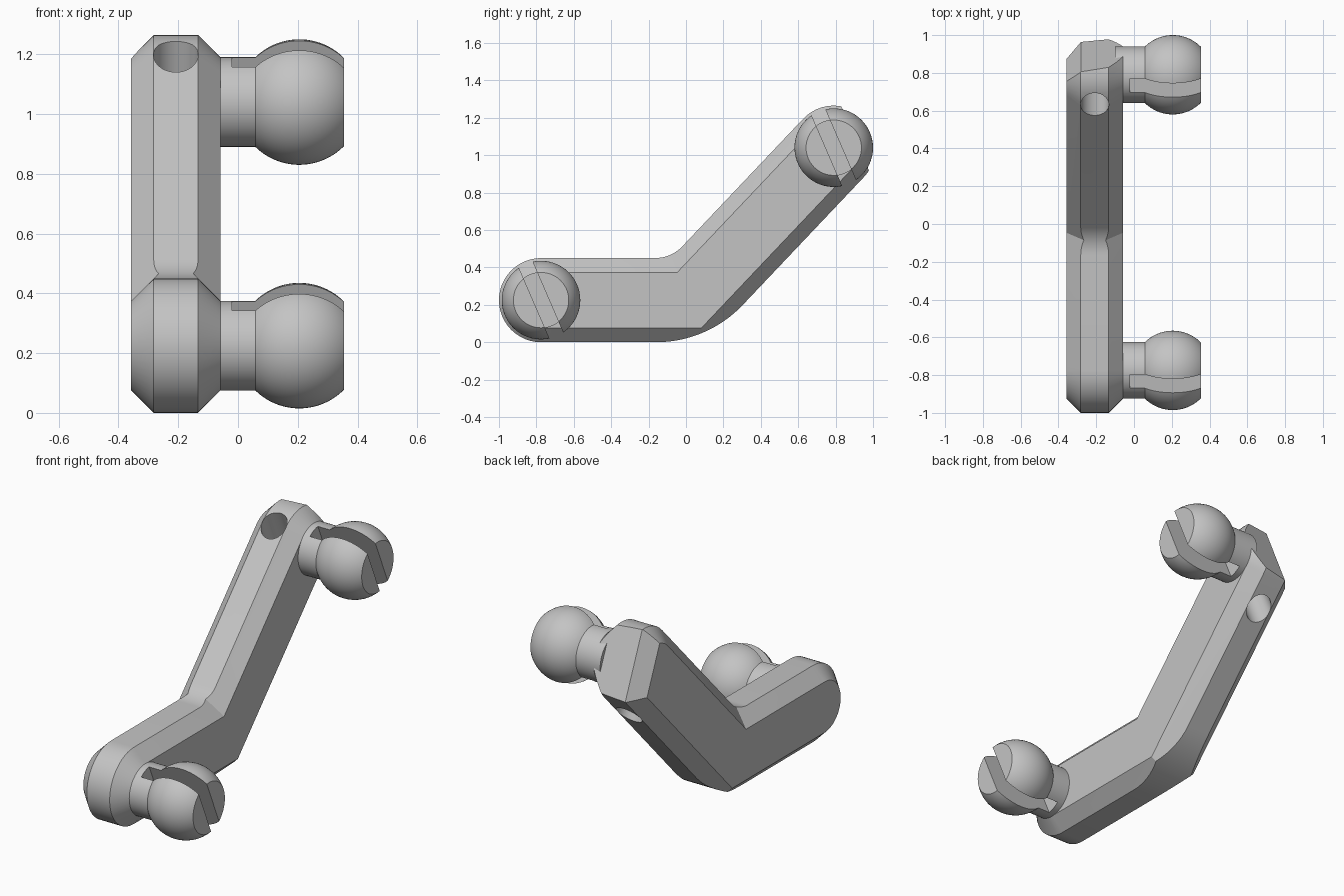
import bpy, bmesh, math
from mathutils import Vector, Matrix

if "Cube" in bpy.data.objects:
    bpy.data.objects.remove(bpy.data.objects["Cube"], do_unlink=True)

grey = bpy.data.materials.new("light_grey")
grey.use_nodes = True
grey.diffuse_color = (0.55, 0.55, 0.55, 1)
grey.node_tree.nodes["Principled BSDF"].inputs["Base Color"].default_value = grey.diffuse_color

LOW = Vector((-0.775, 0.225))     # lower pivot (y, z)
BEND = Vector((0.018, 0.225))
HIGH = Vector((0.79, 1.04))       # upper pivot
ANGLE = math.atan2(HIGH.y - BEND.y, HIGH.x - BEND.x)
ARM_X, PIN_X = -0.208, 0.205
OUTER, INNER = 0.225, 0.149       # half heights of the ridge and the side face
SLANT = math.radians(23.4)        # lean of slots, hole and cut end
Q = math.pi / 2


def make_object(name, bm):
    bmesh.ops.recalc_face_normals(bm, faces=bm.faces)
    mesh = bpy.data.meshes.new(name)
    bm.to_mesh(mesh)
    bm.free()
    obj = bpy.data.objects.new(name, mesh)
    bpy.context.collection.objects.link(obj)
    mesh.materials.append(grey)
    return obj


def activate(obj):
    bpy.ops.object.select_all(action='DESELECT')
    obj.select_set(True)
    bpy.context.view_layer.objects.active = obj


def cut(obj, cutter):
    cutter.hide_render = True
    mod = obj.modifiers.new("cut", 'BOOLEAN')
    mod.operation, mod.solver, mod.object = 'DIFFERENCE', 'EXACT', cutter
    activate(obj)
    bpy.ops.object.modifier_apply(modifier=mod.name)
    bpy.data.objects.remove(cutter, do_unlink=True)


def smooth(obj):
    activate(obj)
    bpy.ops.object.shade_smooth_by_angle(angle=math.radians(25))


def arc(center, r, start, end, n=24):
    steps = [start + (end - start) * i / n for i in range(n + 1)]
    return [center + r * Vector((math.cos(t), math.sin(t))) for t in steps]


def fillet(side, r, fillet_r, flip):
    half_tan = math.tan(ANGLE / 2)
    corner = BEND + side * r * Vector((-half_tan, 1))
    center = corner + fillet_r * Vector((-half_tan, 1))
    points = arc(center, fillet_r, -Q, ANGLE - Q, 16)
    return points[::-1] if flip else points


def arm_profile(r, top_r, bottom_r):
    return (arc(LOW, r, 3 * Q, Q) + fillet(1, r, top_r, False)
            + arc(HIGH, r, Q + ANGLE, ANGLE - Q) + fillet(-1, r, bottom_r, True))


def ridge_half_width(p):
    # chamfers run at 45 degrees, so the ridge narrows as it rises
    if (p - LOW).length < OUTER + 0.001 or (p - HIGH).length < OUTER + 0.001:
        return 0.15 + INNER - OUTER
    normal = Vector((-math.sin(ANGLE), math.cos(ANGLE)))
    height = abs(min(p.y - BEND.y, normal.dot(p - BEND)))
    return 0.15 + INNER - height


# bent arm: chamfered bar lofted through four rings
bm = bmesh.new()
side_pts = arm_profile(INNER, 0, 0)
ridge_pts = arm_profile(OUTER, 0.2, 0.64)
rings = []
for sign, ridge in ((-1, False), (-1, True), (1, True), (1, False)):
    ring = []
    for p in (ridge_pts if ridge else side_pts):
        half = ridge_half_width(p) if ridge else 0.15
        ring.append(bm.verts.new((ARM_X + sign * half, p.x, p.y)))
    rings.append(ring)
for a, b in zip(rings, rings[1:]):
    for i in range(len(a)):
        bm.faces.new((a[i - 1], a[i], b[i], b[i - 1]))
bm.faces.new(rings[0])
bm.faces.new(rings[-1])
bmesh.ops.remove_doubles(bm, verts=bm.verts, dist=1e-4)
bmesh.ops.recalc_face_normals(bm, faces=bm.faces)

# slanted flat end with a bevelled outer corner
for point, normal in (((-0.2, 0.82, 1.26), (-0.15, 1, 0.43)),
                      ((-0.28, 0.808, 1.26), (-1.09, 1, 0.43))):
    geom = bm.verts[:] + bm.edges[:] + bm.faces[:]
    res = bmesh.ops.bisect_plane(bm, geom=geom, dist=1e-5, plane_co=point,
                                 plane_no=Vector(normal).normalized(), clear_outer=True)
    edges = [e for e in res["geom_cut"] if isinstance(e, bmesh.types.BMEdge)]
    bmesh.ops.holes_fill(bm, edges=edges, sides=0)
arm = make_object("bent_arm", bm)

# cross hole through the upper end
bm = bmesh.new()
axis = Vector((0, math.sin(SLANT), -math.cos(SLANT)))
place = (Matrix.Translation(Vector((ARM_X, 0.635, 1.19)) + axis * 0.24)
         @ axis.to_track_quat('Z', 'Y').to_matrix().to_4x4())
bmesh.ops.create_cone(bm, cap_ends=True, segments=40, radius1=0.075, radius2=0.075,
                      depth=0.9, matrix=place)
cut(arm, make_object("hole_cutter", bm))
smooth(arm)


# ball pins: turned neck and truncated ball, split by a slot
def ball_pin(name, pivot):
    bm = bmesh.new()
    start, end = math.pi - math.asin(0.15 / 0.21), math.asin(0.148 / 0.21)
    outline = [Vector((-0.1, 0)), Vector((-0.1, 0.15))]
    outline += arc(Vector((PIN_X, 0)), 0.21, start, end, 28)
    outline.append(Vector((outline[-1].x, 0)))
    verts = [bm.verts.new((p.x, p.y, 0)) for p in outline]
    edges = [bm.edges.new(pair) for pair in zip(verts, verts[1:])]
    bmesh.ops.spin(bm, geom=verts + edges, cent=(0, 0, 0), axis=(1, 0, 0),
                   angle=4 * Q, steps=56)
    bmesh.ops.remove_doubles(bm, verts=bm.verts, dist=1e-4)
    bmesh.ops.translate(bm, verts=bm.verts, vec=(0, pivot.x, pivot.y))
    pin = make_object(name, bm)

    bm = bmesh.new()
    place = (Matrix.Translation((0.24, pivot.x, pivot.y))
             @ Matrix.Rotation(SLANT, 4, 'X') @ Matrix.Diagonal((0.52, 0.08, 0.6, 1)))
    bmesh.ops.create_cube(bm, size=1, matrix=place)
    cut(pin, make_object("slot_cutter", bm))
    smooth(pin)


ball_pin("lower_ball_pin", LOW)
ball_pin("upper_ball_pin", HIGH)
